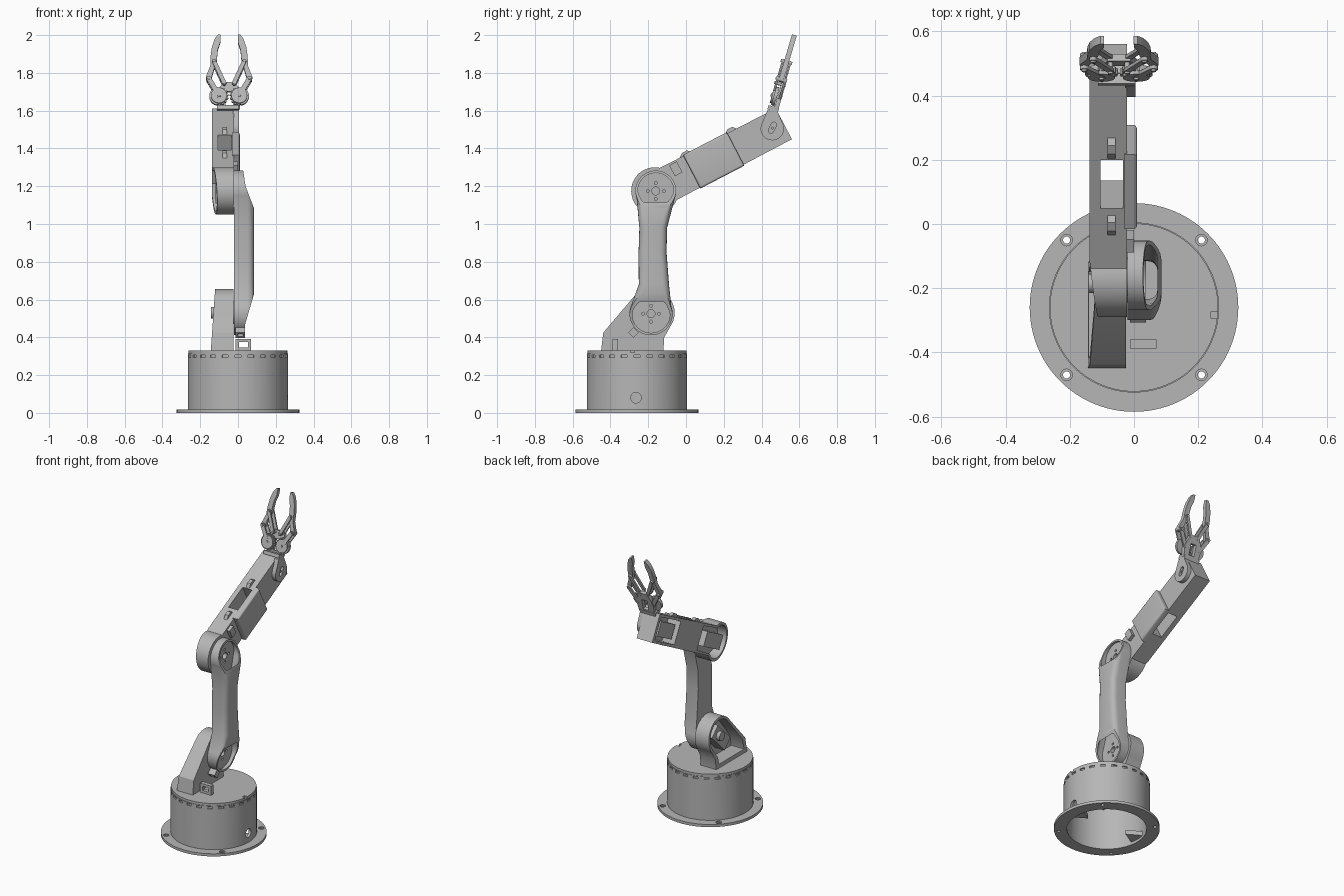
import bpy, bmesh
from math import sin, cos, pi, radians
from mathutils import Matrix, Vector

cube = bpy.data.objects.get("Cube")
if cube:
    bpy.data.objects.remove(cube)

grey = bpy.data.materials.new("plain grey")
grey.use_nodes = True
grey.diffuse_color = (0.47, 0.47, 0.47, 1)
grey.node_tree.nodes["Principled BSDF"].inputs["Base Color"].default_value = (0.47, 0.47, 0.47, 1)
parts = []


def frame(origin, a, b):
    """Matrix whose axes are a, b and a x b, placed at origin."""
    a, b = Vector(a).normalized(), Vector(b).normalized()
    return Matrix.Translation(origin) @ Matrix((a, b, a.cross(b))).transposed().to_4x4()


X, Y, Z = (1, 0, 0), (0, 1, 0), (0, 0, 1)
BASE = (0, -0.26, 0)
FLOOR = frame(BASE, X, Y)            # extrudes up
SIDE = frame((0, 0, 0), Y, Z)        # extrudes along +x
FRONT = frame((0, 0, 0), X, Z)       # extrudes along -y
ARM_DIR = (0, cos(radians(27.5)), sin(radians(27.5)))
ARM_UP = (0, -ARM_DIR[2], ARM_DIR[1])
ELBOW = (0, -0.165, 1.175)
FORE = frame(ELBOW, ARM_DIR, ARM_UP)  # along, across, +x
GRIP_UP = (0, sin(radians(16.4)), cos(radians(16.4)))
GRIP = frame((-0.047, 0.478, 1.675), X, GRIP_UP)


def arc(c, r, start=0, end=360, n=48):
    count = n if end - start >= 360 else n + 1
    angles = [radians(start + (end - start) * i / n) for i in range(count)]
    return [(c[0] + r * cos(t), c[1] + r * sin(t)) for t in angles]


def rect(a0, a1, b0, b1):
    return [(a0, b0), (a1, b0), (a1, b1), (a0, b1)]


def link(p, q, r):
    """Outline of a bar with round ends."""
    t = math_angle(p, q)
    return arc(p, r, t + 90, t + 270, 12) + arc(q, r, t - 90, t + 90, 12)


def math_angle(p, q):
    return Vector((1, 0)).angle_signed(Vector((q[0] - p[0], q[1] - p[1]))) * -180 / pi


def prism(name, pts, lo, hi, m, rim=0):
    """Extrude an outline from lo to hi in frame m, optionally rounding the far rim."""
    bm = bmesh.new()
    face = bm.faces.new([bm.verts.new((a, b, lo)) for a, b in pts])
    top = bmesh.ops.extrude_face_region(bm, geom=[face])["geom"]
    for v in top:
        if isinstance(v, bmesh.types.BMVert):
            v.co.z = hi
    bmesh.ops.recalc_face_normals(bm, faces=bm.faces)
    if rim:
        edges = [e for e in bm.edges if all(abs(v.co.z - hi) < 1e-5 for v in e.verts)]
        bmesh.ops.bevel(bm, geom=edges, offset=rim, segments=4, profile=0.5, affect='EDGES')
    bmesh.ops.transform(bm, matrix=m, verts=bm.verts)
    bmesh.ops.recalc_face_normals(bm, faces=bm.faces)
    mesh = bpy.data.meshes.new(name)
    bm.to_mesh(mesh)
    bm.free()
    mesh.materials.append(grey)
    obj = bpy.data.objects.new(name, mesh)
    bpy.context.collection.objects.link(obj)
    parts.append(obj)
    return obj


def carve(obj, pts, lo, hi, m, op='DIFFERENCE', rim=0):
    tool = prism("cutter", pts, lo, hi, m, rim)
    tool.hide_render = True
    mod = obj.modifiers.new("carve", 'BOOLEAN')
    mod.operation, mod.solver, mod.object = op, 'EXACT', tool
    bpy.context.view_layer.objects.active = obj
    bpy.ops.object.modifier_apply(modifier=mod.name)
    parts.remove(tool)
    bpy.data.objects.remove(tool)


# Base: flange, hollow drum with a slotted top edge, and lid
flange = prism("base_flange", arc((0, 0), 0.325, n=96), 0, 0.018, FLOOR)
carve(flange, arc((0, 0), 0.245, n=96), -0.1, 0.1, FLOOR)
for sx in (-1, 1):
    for sy in (-1, 1):
        spot = (0.21 * sx, 0.21 * sy)
        carve(flange, arc(spot, 0.011, n=20), -0.1, 0.1, FLOOR)
        carve(flange, arc(spot, 0.018, n=20), 0.011, 0.1, FLOOR)
drum = prism("base_drum", arc((0, 0), 0.265, n=96), 0.012, 0.314, FLOOR)
carve(drum, arc((0, 0), 0.247, n=96), -0.1, 0.305, FLOOR)
for i in range(24):
    turn = Matrix.Translation(BASE) @ Matrix.Rotation(i * pi / 12, 4, 'Z')
    carve(drum, rect(0.256, 0.3, -0.016, 0.016), 0.294, 0.307, turn)
carve(drum, arc((-0.265, 0.08), 0.028, n=24), 0.1, 0.4, SIDE)
lid = prism("turntable", arc((0, 0), 0.262, n=96), 0.31, 0.33, FLOOR)
carve(lid, rect(0.24, 0.265, -0.035, -0.012), 0.32, 0.4, FLOOR)
prism("base_servo", rect(-0.06, 0.06, -0.1, 0.05), 0.2, 0.306, FLOOR)
for s in (-1, 1):
    prism("inner_gusset", [(0.25 * s, -0.06), (0.25 * s, 0.06), (0.15 * s, 0)], 0.02, 0.05, FLOOR)

# Cable loop on the turntable
loop = prism("cable_loop", rect(-0.013, 0.07, 0.325, 0.392), 0.36, 0.388, FRONT)
carve(loop, rect(0.005, 0.052, 0.347, 0.375), 0.3, 0.5, FRONT)

# Shoulder bracket, tapered and open on its outer side
SHOULDER = (-0.185, 0.53)


def bracket_outline(r, inset):
    return ([(-0.12 - inset, 0.325 + inset), (-0.115 - inset, 0.40)] + arc(SHOULDER, r, -35, 135, 32)
            + [(-0.438 + inset, 0.425), (-0.45 + inset, 0.325 + inset)])


bracket = prism("shoulder_bracket", bracket_outline(0.125, 0), -0.2, -0.025, SIDE)
carve(bracket, [(-0.146, 0.3), (0, 0.3), (0, 0.7), (-0.118, 0.7)], -0.2, 0.6, FRONT, 'INTERSECT')
carve(bracket, bracket_outline(0.108, 0.03), -0.3, -0.045, SIDE)
tilted = frame((0, *SHOULDER), (0, 1, 1), (0, -1, 1))
prism("shoulder_servo", rect(-0.13, 0.06, -0.045, 0.045), -0.118, -0.04, tilted)
prism("shoulder_servo_shaft", arc((0, 0), 0.03, n=24), -0.142, -0.1, tilted)
prism("shoulder_hub", arc(SHOULDER, 0.06), -0.03, -0.015, SIDE)

# Upper arm: waisted shell with a hollow core that opens at both sloped ends
LOW, HIGH = (-0.185, 0.525), (-0.16, 1.175)


def arm_outline(d):
    return (arc(LOW, 0.114 - d, 155, 380, 40) + [(-0.09 - d, 0.68), (-0.103 - d, 0.85), (-0.1 - d, 0.98)]
            + arc(HIGH, 0.108 - d, -20, 200, 40)
            + [(-0.247 + d, 0.98), (-0.251 + d, 0.85), (-0.25 + d, 0.68)])


upper = prism("upper_arm", arm_outline(0), -0.02, 0.085, SIDE, rim=0.035)
slope = [(-0.1, 0.3), (0.034, 0.3), (0.038, 0.47), (0.085, 0.63), (0.086, 1.08),
         (0.04, 1.2), (0.025, 1.3), (-0.1, 1.3)]
carve(upper, slope, -0.2, 0.6, FRONT, 'INTERSECT')
carve(upper, arm_outline(0.013), 0.014, 0.073, SIDE, rim=0.028)
for c in (LOW, HIGH):
    carve(upper, arc(c, 0.021, n=24), -0.1, 0.03, SIDE)
    for a in range(4):
        hole = (c[0] + 0.042 * sin(a * pi / 2), c[1] + 0.042 * cos(a * pi / 2))
        carve(upper, arc(hole, 0.008, n=12), -0.1, 0.03, SIDE)
clip = prism("upper_arm_clip", rect(-0.012, 0.038, -0.02, 0.02), -0.02, 0.02,
             frame((0, -0.278, 0.425), X, (0, -1, 1)))
carve(clip, rect(0, 0.026, -0.01, 0.01), -0.1, 0.1, frame((0, -0.278, 0.425), X, (0, -1, 1)))

# Forearm: box with a round elbow, pockets on its outer side and a through window
fore = prism("forearm", arc((0, 0), 0.125, 50, 310, 40) + [(0.77, -0.092), (0.77, 0.092)], -0.2, -0.022, FORE)
taper = [(-0.2, -0.1), (0.1, -0.138), (0.9, -0.138), (0.9, 0.1), (-0.2, 0.1)]
carve(fore, taper, -0.3, 0.3, frame(ELBOW, ARM_DIR, X), 'INTERSECT')
carve(fore, arc((0, 0), 0.108, 50, 310, 32) + [(0.235, -0.078), (0.235, 0.078)], -0.3, -0.045, FORE)
carve(fore, rect(0.51, 0.745, -0.075, 0.075), -0.3, -0.045, FORE)
carve(fore, rect(0.29, 0.46, -0.3, 0.3), -0.105, -0.035, FORE)
prism("elbow_servo", rect(-0.05, 0.14, -0.048, 0.048), -0.118, -0.04, FORE)
prism("wrist_servo", rect(0.54, 0.71, -0.048, 0.048), -0.125, -0.04, FORE)
prism("elbow_hub", arc((0, 0), 0.06), -0.03, -0.015, FORE)
prism("forearm_side_cover", rect(0.22, 0.482, -0.1, 0.1), -0.03, 0.01, FORE, rim=0.012)
for u, w in ((0.23, 0.012), (0.5, 0.012)):
    prism("cable_fin", [(u - 0.04, 0.09), (u + 0.04, 0.09), (u + 0.02, 0.112), (u - 0.01, 0.112)],
          -0.07 - w, -0.07 + w, FORE)
prism("forearm_clip", rect(0.13, 0.175, 0.02, 0.085), -0.03, 0, FORE)

# Wrist ear and mount
ear = prism("wrist_ear", arc((0.457, 1.505), 0.062, 150, 375, 28) + [(0.478, 1.612), (0.43, 1.6)], -0.026, 0.005, SIDE)
carve(ear, link((0.45, 1.495), (0.465, 1.525), 0.014), -0.1, 0.1, SIDE)
prism("wrist_pin", arc((0.457, 1.508), 0.007, n=16), -0.06, 0.002, SIDE)
prism("wrist_mount", rect(-0.065, 0.052, -0.078, -0.055), -0.032, 0.026, GRIP)

# Gripper body
body = prism("gripper_body", [(-0.055, -0.066), (0.055, -0.066), (0.065, 0), (0.036, 0.083), (-0.036, 0.083),
                              (-0.065, 0)], -0.03, -0.006, GRIP)
carve(body, rect(-0.02, 0.02, -0.045, 0.03), -0.1, 0.1, GRIP)

# Gripper gears, links and fingers, mirrored
finger = [(0.096, 0.09), (0.106, 0.079), (0.12, 0.085), (0.123, 0.105), (0.1, 0.165), (0.098, 0.22),
          (0.091, 0.27), (0.076, 0.315), (0.058, 0.339), (0.046, 0.339), (0.047, 0.295), (0.06, 0.255),
          (0.065, 0.2), (0.072, 0.175)]
DRIVE, KNUCKLE, IDLER, JOINT = (0.054, 0), (0.108, 0.094), (0.026, 0.068), (0.08, 0.19)
for s, side in ((1, "left"), (-1, "right")):
    def flip(pts):
        return [(a * s, b) for a, b in pts]
    # teeth only on the half facing the other gear
    teeth = [(0.054 + r * cos(t), r * sin(t)) for i in range(60)
             for t in [i * pi / 30] for r in [0.044 if cos(t) < 0.2 and i % 4 > 1 else 0.051]]
    prism(side + "_gear", flip(teeth), -0.004, 0.014, GRIP)
    prism(side + "_gear_cap", flip(arc(DRIVE, 0.042)), 0.012, 0.024, GRIP)
    prism(side + "_finger", flip(finger), -0.013, 0.013, GRIP)
    for lo in (-0.026, 0.014):
        prism(side + "_drive_link", flip(link(DRIVE, KNUCKLE, 0.013)), lo, lo + 0.011, GRIP)
        prism(side + "_idler_link", flip(link(IDLER, JOINT, 0.011)), lo, lo + 0.011, GRIP)
    for p in (DRIVE, KNUCKLE, IDLER, JOINT):
        prism(side + "_pin", flip(arc(p, 0.008, n=16)), -0.031, 0.031, GRIP)

# Smooth curved faces, keep edges sharp
bpy.ops.object.select_all(action='DESELECT')
for obj in parts:
    obj.select_set(True)
bpy.context.view_layer.objects.active = parts[0]
bpy.ops.object.shade_smooth_by_angle(angle=radians(32))
